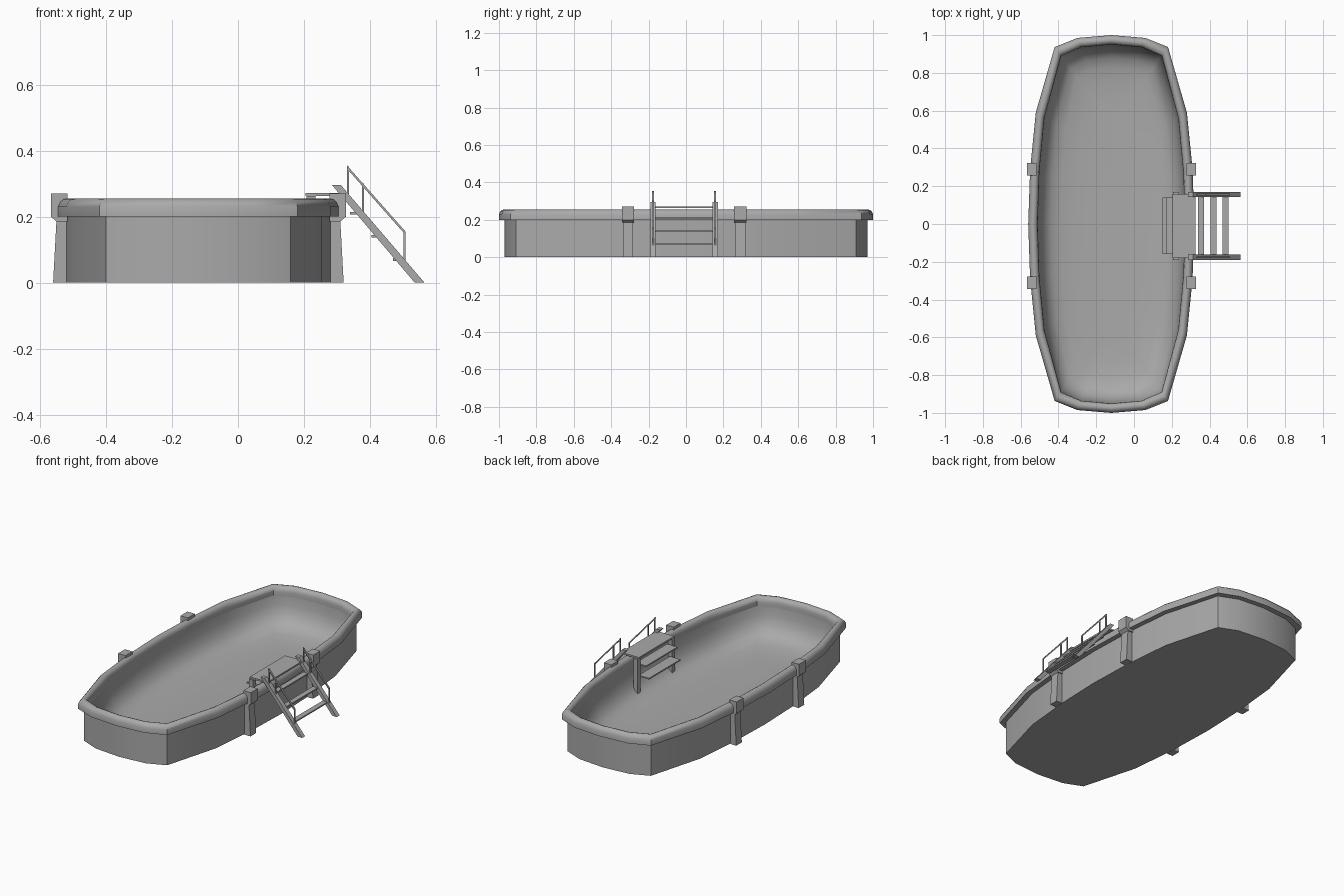
import bpy, bmesh, math
from mathutils import Vector

if "Cube" in bpy.data.objects:
    bpy.data.objects.remove(bpy.data.objects["Cube"], do_unlink=True)

grey = bpy.data.materials.new("plain_grey")
grey.use_nodes = True
colour = (0.4, 0.4, 0.4, 1)
grey.diffuse_color = colour
grey.node_tree.nodes["Principled BSDF"].inputs["Base Color"].default_value = colour

CX = -0.12          # pool centre line
HALF_W = 0.44       # half width of the rim
LADDER_Y = -0.01    # ladder centre line


def finish(name, bm, angle=None):
    bmesh.ops.recalc_face_normals(bm, faces=bm.faces)
    return add_object(name, bm, angle)


def add_object(name, bm, angle=None):
    mesh = bpy.data.meshes.new(name)
    bm.to_mesh(mesh)
    bm.free()
    mesh.materials.append(grey)
    obj = bpy.data.objects.new(name, mesh)
    bpy.context.collection.objects.link(obj)
    if angle:
        bpy.ops.object.select_all(action='DESELECT')
        obj.select_set(True)
        bpy.context.view_layer.objects.active = obj
        bpy.ops.object.shade_smooth_by_angle(angle=math.radians(angle))
    return obj


def box(name, x, y, z):
    """Box from three (low, high) ranges."""
    bm = bmesh.new()
    bmesh.ops.create_cube(bm, size=1)
    for v in bm.verts:
        v.co = [(a + b) / 2 + c * (b - a) for (a, b), c in zip((x, y, z), v.co)]
    return finish(name, bm)


def extrude_xz(name, points, y0, y1):
    """Side profile in x and z, extruded from y0 to y1."""
    bm = bmesh.new()
    face = bm.faces.new([bm.verts.new((x, y0, z)) for x, z in points])
    new = bmesh.ops.extrude_face_region(bm, geom=[face])["geom"]
    bmesh.ops.translate(bm, vec=(0, y1 - y0, 0),
                        verts=[g for g in new if isinstance(g, bmesh.types.BMVert)])
    return finish(name, bm)


# Pool outline: one quarter, mirrored both ways
quarter = [(0.44, 0), (0.43, 0.29), (0.40, 0.59), (0.30, 0.937), (0.18, 0.985), (0, 1)]
half = quarter + [(-x, y) for x, y in reversed(quarter[:-1])]
outline = half + [(x, -y) for x, y in reversed(half[1:-1])]


def loft(name, profile, angle, cap_first=False, cap_last=False, up=False):
    """Skin rings of the outline, each given as (inset, height)."""
    bm = bmesh.new()
    rings = [[bm.verts.new((CX + x * (1 - d / HALF_W), y * (1 - d), z))
              for x, y in outline] for d, z in profile]
    n = len(outline)
    for lower, upper in zip(rings, rings[1:]):
        for i in range(n):
            j = (i + 1) % n
            bm.faces.new((lower[i], lower[j], upper[j], upper[i]))
    if cap_first:
        bm.faces.new(list(reversed(rings[0])))
    if cap_last:
        bm.faces.new(rings[-1])
    return add_object(name, bm, angle)


# Outer wall, rounded rim and inner basin
loft("outer_wall", [(0.03, 0), (0.03, 0.2)], 35, cap_first=True)
loft("rim", [(0.03, 0.2), (0, 0.2), (0, 0.23), (0.006, 0.243), (0.015, 0.252),
             (0.027, 0.255), (0.039, 0.25), (0.047, 0.24), (0.05, 0.225), (0.05, 0.2)], 40)
loft("basin", [(0.05, 0.2), (0.055, 0.15), (0.068, 0.105), (0.09, 0.07),
               (0.12, 0.045), (0.17, 0.03), (0.25, 0.02), (0.35, 0.015)], 180, cap_last=True)

# Four buttresses with block heads hooked over the rim
buttress = [(0.40, 0), (0.44, 0), (0.43, 0.185), (0.447, 0.2), (0.447, 0.27), (0.397, 0.27)]
for side, side_name in ((1, "left"), (-1, "right")):
    for y, end in ((0.29, "back"), (-0.31, "front")):
        foot = [(CX + side * x, z) for x, z in buttress[:3]] + [(CX + side * 0.40, 0.185)]
        head = [(CX + side * x, z) for x, z in buttress[2:]] + [(CX + side * 0.397, 0.185)]
        extrude_xz(f"{end}_{side_name}_buttress", foot, y - 0.027, y + 0.027)
        extrude_xz(f"{end}_{side_name}_buttress_head", head, y - 0.033, y + 0.033)

# Platform over the rim with inner steps
c = LADDER_Y
box("platform", (0.205, 0.325), (c - 0.17, c + 0.17), (0.262, 0.272))
for i, (x, z) in enumerate(((0.17, 0.215), (0.15, 0.145))):
    box(f"inner_step_{i + 1}", (x, x + 0.07), (c - 0.15, c + 0.15), (z, z + 0.008))

# Paired ladder parts
for side, name in ((1, "back"), (-1, "front")):
    y = c + side * 0.166
    box(f"{name}_platform_leg", (0.207, 0.235), (y - 0.014, y + 0.014), (0.02, 0.263))
    extrude_xz(f"{name}_stringer", [(0.285, 0.295), (0.312, 0.295), (0.565, 0), (0.535, 0)],
               y - 0.014, y + 0.014)
    extrude_xz(f"{name}_handrail", [(0.33, 0.355), (0.507, 0.155), (0.507, 0.145), (0.33, 0.345)],
               y - 0.005, y + 0.005)
    for i, (x, low, high) in enumerate(((0.33, 0.26, 0.352), (0.375, 0.21, 0.3),
                                        (0.502, 0.06, 0.153))):
        box(f"{name}_rail_post_{i + 1}", (x, x + 0.006), (y - 0.004, y + 0.004), (low, high))

# Ladder treads
for i in range(3):
    x, z = 0.485 - 0.065 * i, 0.07 + 0.07 * i
    box(f"tread_{i + 1}", (x - 0.016, x + 0.016), (c - 0.155, c + 0.155), (z - 0.004, z + 0.004))
